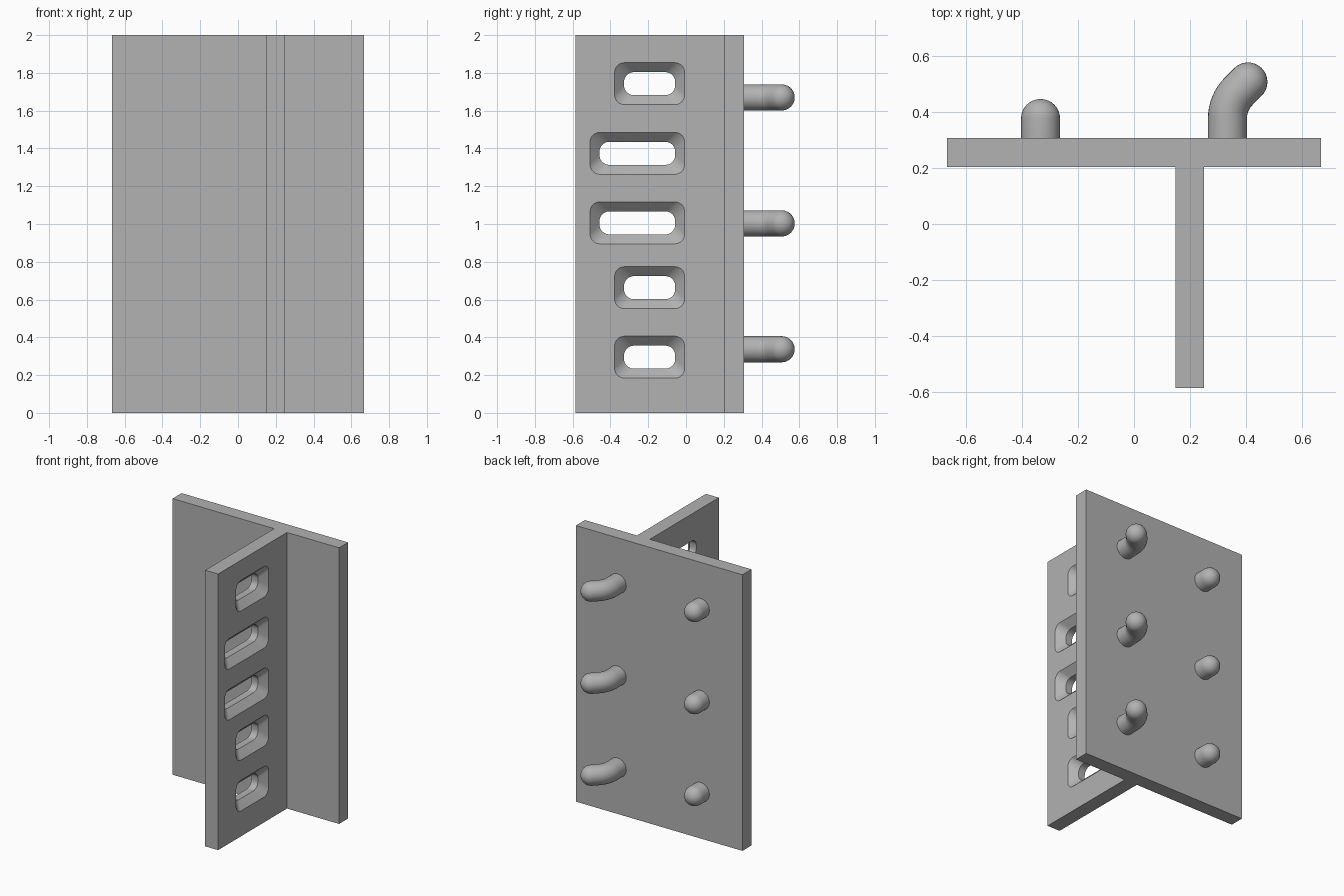
import bpy, bmesh, math
from mathutils import Vector

if "Cube" in bpy.data.objects:
    bpy.data.objects.remove(bpy.data.objects["Cube"])

grey = bpy.data.materials.new("plain grey")
grey.diffuse_color = (0.445, 0.445, 0.445, 1)
grey.use_nodes = True
grey.node_tree.nodes["Principled BSDF"].inputs["Base Color"].default_value = grey.diffuse_color


def make_object(name, bm):
    bmesh.ops.recalc_face_normals(bm, faces=bm.faces[:])
    mesh = bpy.data.meshes.new(name)
    bm.to_mesh(mesh)
    bm.free()
    mesh.materials.append(grey)
    ob = bpy.data.objects.new(name, mesh)
    bpy.context.collection.objects.link(ob)
    return ob


def activate(ob):
    bpy.ops.object.select_all(action='DESELECT')
    ob.select_set(True)
    bpy.context.view_layer.objects.active = ob


def loft(bm, rings):
    """Skin a list of equal-length closed rings and cap both ends."""
    rows = [[bm.verts.new(p) for p in ring] for ring in rings]
    n = len(rows[0])
    for a, b in zip(rows, rows[1:]):
        for i in range(n):
            j = (i + 1) % n
            bm.faces.new((a[i], a[j], b[j], b[i]))
    bm.faces.new(rows[0])
    bm.faces.new(rows[-1])


def rounded_rect(x, yc, zc, hy, hz, r, steps=8):
    ring = []
    for k, (sy, sz) in enumerate(((1, 1), (-1, 1), (-1, -1), (1, -1))):
        for s in range(steps + 1):
            a = math.pi / 2 * (k + s / steps)
            ring.append((x, yc + sy * (hy - r) + r * math.cos(a),
                         zc + sz * (hz - r) + r * math.sin(a)))
    return ring


# T-shaped bracket: back plate plus front rib
HALF, BACK, MID, FRONT = 0.667, 0.307, 0.204, -0.585
RIB_L, RIB_R = 0.147, 0.25
profile = [(-HALF, BACK), (-HALF, MID), (RIB_L, MID), (RIB_L, FRONT),
           (RIB_R, FRONT), (RIB_R, MID), (HALF, MID), (HALF, BACK)]
bm = bmesh.new()
loft(bm, [[(x, y, z) for x, y in profile] for z in (0, 2)])
bracket = make_object("bracket", bm)

# Slots through the rib, chamfered on the right face
bm = bmesh.new()
for zc, y0 in ((1.743, -0.378), (1.374, -0.508), (1.006, -0.508),
               (0.663, -0.378), (0.295, -0.378)):
    y1 = -0.007
    yc, hy, hz = (y0 + y1) / 2, (y1 - y0) / 2, 0.111
    loft(bm, [rounded_rect(x, yc, zc, hy + d, hz + d, 0.052)
              for x, d in ((RIB_R + 0.01, 0.01), (RIB_R - 0.05, -0.05),
                           (RIB_L - 0.05, -0.05))])
cutter = make_object("slot_cutter", bm)
cutter.hide_render = True
mod = bracket.modifiers.new("slots", 'BOOLEAN')
mod.operation, mod.solver, mod.object = 'DIFFERENCE', 'EXACT', cutter
activate(bracket)
bpy.ops.object.modifier_apply(modifier=mod.name)
bpy.data.objects.remove(cutter)
bpy.ops.object.shade_smooth_by_angle(angle=math.radians(25))


def peg(name, path, z, r=0.0695, sides=32):
    """Round bar along (x, y, heading) stations with a domed tip."""
    stations = [(x, y, h, r) for x, y, h in path]
    x, y, h = path[-1]
    for i in range(1, 9):
        a = math.radians(88) * i / 8
        d = r * math.sin(a)
        stations.append((x + d * math.sin(h), y + d * math.cos(h), h,
                         r * math.cos(a)))
    rings = []
    for x, y, h, rad in stations:
        side = Vector((math.cos(h), -math.sin(h), 0))
        ring = []
        for i in range(sides):
            t = 2 * math.pi * i / sides
            ring.append(Vector((x, y, z)) + side * rad * math.cos(t)
                        + Vector((0, 0, rad * math.sin(t))))
        rings.append(ring)
    bm = bmesh.new()
    loft(bm, rings)
    ob = make_object(name, bm)
    activate(ob)
    bpy.ops.object.shade_smooth_by_angle(angle=math.radians(40))


# Three rows of pegs: short straight ones and hooked ones
PX, BEND_Y, R, TAIL = 0.333, 0.376, 0.138, 0.046
hook = [(PX, BACK - 0.01, 0)]
for i in range(9):
    h = math.pi / 4 * i / 8
    hook.append((PX + R * (1 - math.cos(h)), BEND_Y + R * math.sin(h), h))
x, y, h = hook[-1]
hook.append((x + TAIL * math.sin(h), y + TAIL * math.cos(h), h))
straight = [(-PX, BACK - 0.01, 0), (-PX, BEND_Y, 0)]
for i, z in enumerate((0.337, 1.003, 1.67)):
    peg(f"straight_peg_{i + 1}", straight, z)
    peg(f"hook_peg_{i + 1}", hook, z)
